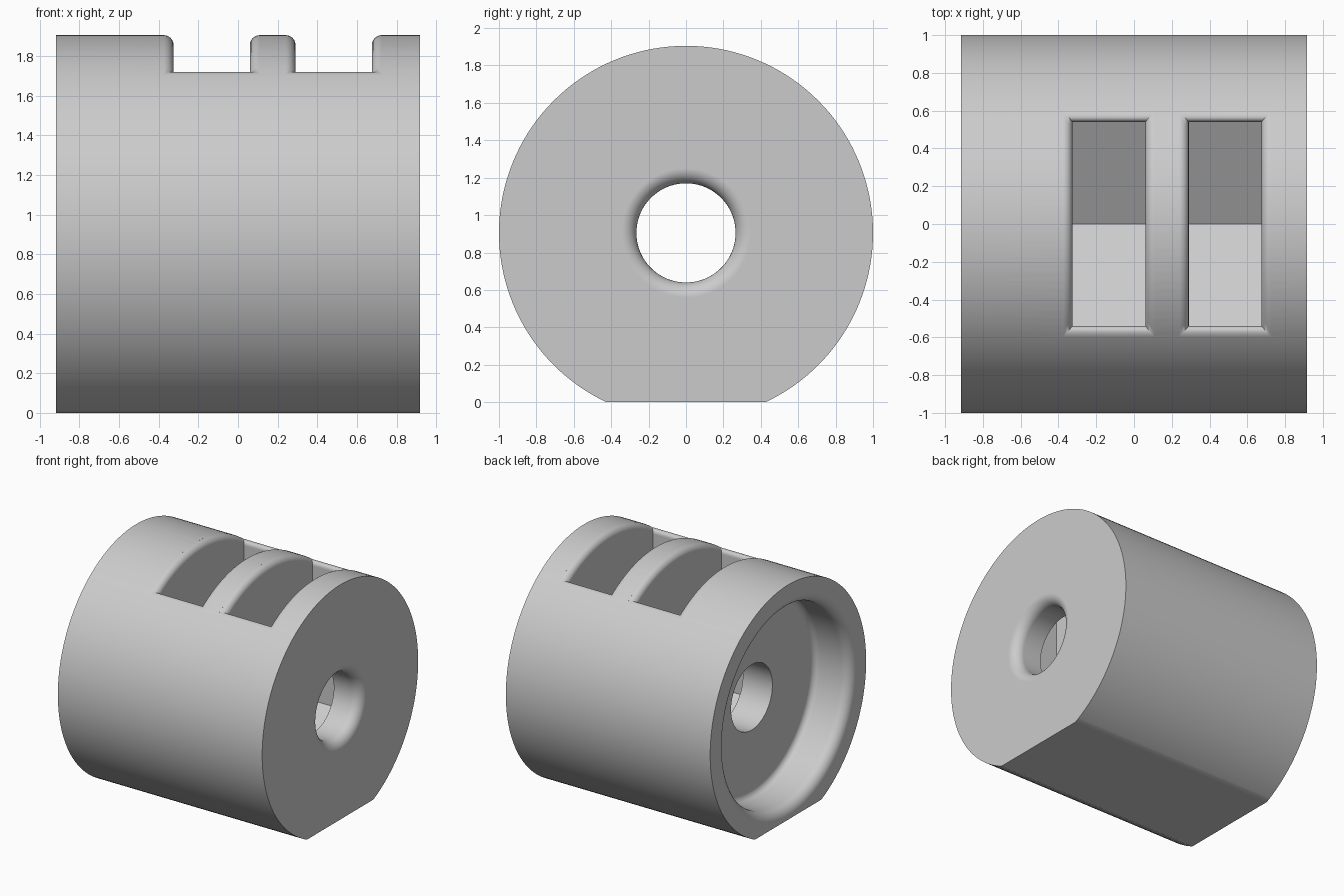
import bpy, bmesh
from math import sin, cos, pi, sqrt, radians
from mathutils import Vector, Matrix

cube = bpy.data.objects.get("Cube")
if cube:
    bpy.data.objects.remove(cube, do_unlink=True)

R, AXIS_Z, HALF = 1.0, 0.905, 0.917      # body radius, axis height, half length
BORE, POCKET, FLOOR = 0.265, 0.80, -0.59  # bore radius, end pocket radius, pocket floor x
SEGS = 144

grey = bpy.data.materials.new("plain_grey")
grey.use_nodes = True
grey.diffuse_color = (0.6, 0.6, 0.6, 1)
grey.node_tree.nodes["Principled BSDF"].inputs["Base Color"].default_value = (0.6, 0.6, 0.6, 1)


def make_object(name, bm):
    bmesh.ops.recalc_face_normals(bm, faces=bm.faces)
    mesh = bpy.data.meshes.new(name)
    bm.to_mesh(mesh)
    bm.free()
    mesh.materials.append(grey)
    obj = bpy.data.objects.new(name, mesh)
    bpy.context.collection.objects.link(obj)
    return obj


def arc(cx, cr, f, start, end, steps=8):
    """Points of a fillet in the (x, radius) plane."""
    angles = [radians(start + (end - start) * i / steps) for i in range(steps + 1)]
    return [(cx + f * cos(a), cr + f * sin(a)) for a in angles]


def body():
    f, g = 0.08, 0.05
    profile = [(-HALF, R), (HALF, R)]
    profile += arc(HALF - f, BORE + f, f, 0, -90)               # rounded bore mouth
    profile += [(FLOOR, BORE)]                                  # sharp bore edge in the pocket
    profile += arc(FLOOR - g, POCKET - g, g, 0, 90)             # pocket floor fillet
    profile += arc(-HALF + f, POCKET + f, f, 270, 180)          # rounded pocket mouth
    bm = bmesh.new()
    rings = []
    for i in range(SEGS):
        a = 2 * pi * i / SEGS
        rings.append([bm.verts.new((x, r * sin(a), AXIS_Z + r * cos(a))) for x, r in profile])
    n = len(profile)
    for i in range(SEGS):
        p, q = rings[i], rings[(i + 1) % SEGS]
        for j in range(n):
            k = (j + 1) % n
            bm.faces.new((p[j], p[k], q[k], q[j]))
    # flat foot
    cut = bmesh.ops.bisect_plane(bm, geom=bm.verts[:] + bm.edges[:] + bm.faces[:],
                                 plane_co=(0, 0, 0), plane_no=(0, 0, -1), clear_outer=True)
    edges = [e for e in cut["geom_cut"] if isinstance(e, bmesh.types.BMEdge)]
    bmesh.ops.holes_fill(bm, edges=[e for e in edges if e.is_boundary], sides=0)
    return make_object("body", bm)


def slot_cutter(name, x0, x1, n=33, steps=6):
    """Hexagon-bottomed pocket that flares out in a fillet at the curved surface."""
    half_w, f, fy = 0.54, 0.05, 0.06
    tip = half_w / cos(pi / 6)
    bm = bmesh.new()

    def ring(out, out_y, height):
        ys = [(half_w + out_y) * (2 * i / (n - 1) - 1) for i in range(n)]
        return [[bm.verts.new((x, y, height(y))) for y in ys] for x in (x0 - out, x1 + out)]

    def on_radius(r):
        return lambda y: AXIS_Z + sqrt(r * r - y * y)

    rings = [ring(0, 0, lambda y: AXIS_Z - tip + abs(y) * sin(pi / 6) / cos(pi / 6))]
    for i in range(steps + 1):
        a = pi / 2 * i / steps
        o = 1 - cos(a)
        rings.append(ring(f * o, fy * o, on_radius(R - f * (1 - sin(a)))))
    rings.append(ring(f, fy, lambda y: 2.2))

    for low, high in zip(rings, rings[1:]):
        for side in (0, 1):
            for i in range(n - 1):
                bm.faces.new((low[side][i], low[side][i + 1], high[side][i + 1], high[side][i]))
        for i in (0, n - 1):
            bm.faces.new((low[0][i], low[1][i], high[1][i], high[0][i]))
    for cap in (rings[0], rings[-1]):
        for i in range(n - 1):
            bm.faces.new((cap[0][i], cap[0][i + 1], cap[1][i + 1], cap[1][i]))
    return make_object(name, bm)


housing = body()
bpy.context.view_layer.objects.active = housing

# two nut slots sunk from the top
for name, x0, x1 in (("slot_cutter_a", -0.325, 0.06), ("slot_cutter_b", 0.29, 0.675)):
    cutter = slot_cutter(name, x0, x1)
    cutter.hide_render = True
    mod = housing.modifiers.new(name, "BOOLEAN")
    mod.operation, mod.solver, mod.object = "DIFFERENCE", "EXACT", cutter
    bpy.ops.object.modifier_apply(modifier=mod.name)
    bpy.data.objects.remove(cutter, do_unlink=True)

# smooth curves, crisp edges
bpy.ops.object.select_all(action="DESELECT")
housing.select_set(True)
bpy.ops.object.shade_smooth_by_angle(angle=radians(30))
weighted = housing.modifiers.new("even_shading", "WEIGHTED_NORMAL")
weighted.keep_sharp = True
